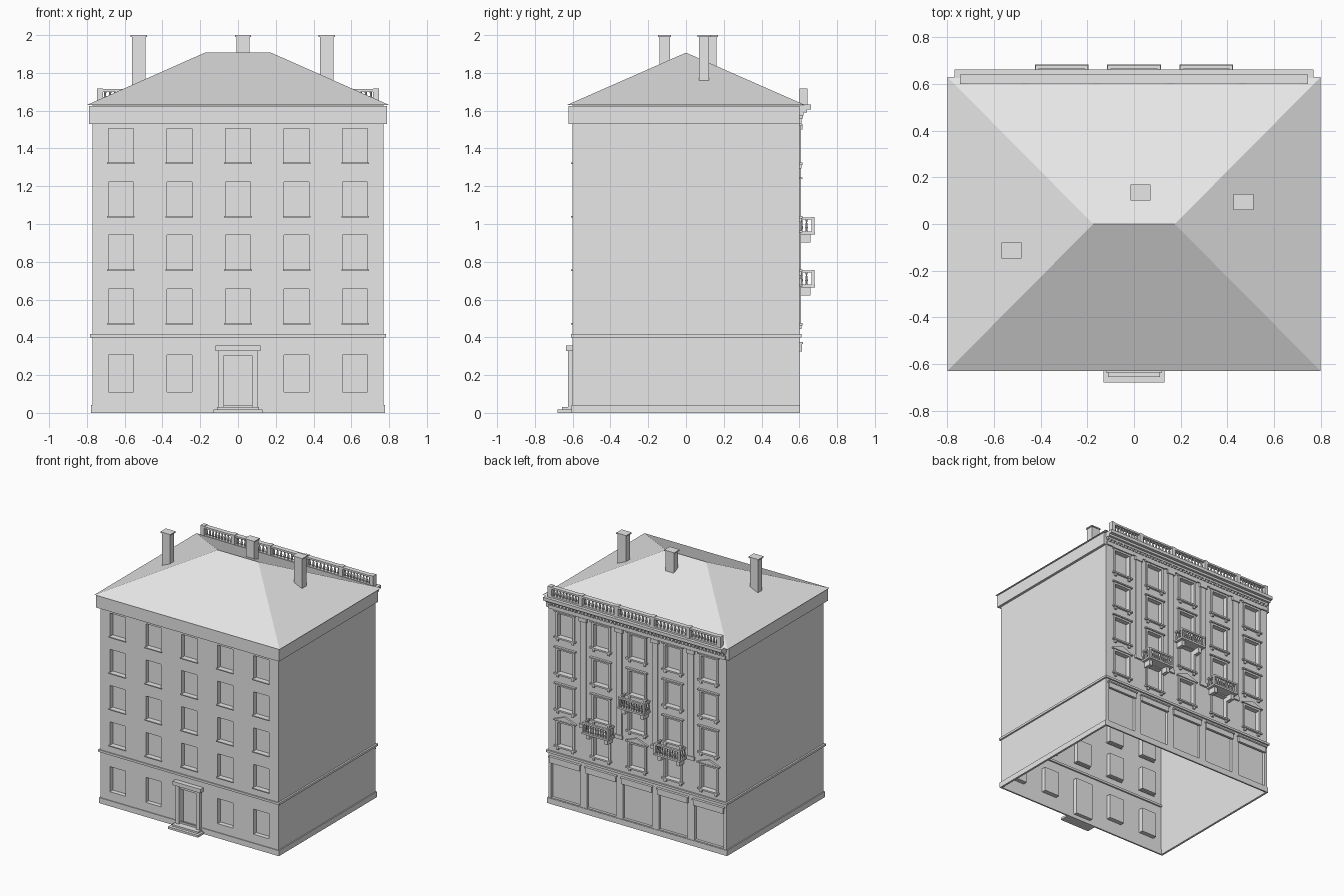
import bpy, bmesh, math
from mathutils import Matrix

if "Cube" in bpy.data.objects:
    bpy.data.objects.remove(bpy.data.objects["Cube"])

stone = bpy.data.materials.new("pale_grey_stone")
stone.use_nodes = True
stone.diffuse_color = (0.8, 0.8, 0.8, 1)
stone.node_tree.nodes["Principled BSDF"].inputs["Base Color"].default_value = (0.8, 0.8, 0.8, 1)

W, D, EAVE = 0.77, 0.6, 1.63                 # half width, half depth, eaves height
COLS = [i * 0.31 for i in range(-2, 3)]      # window columns
ROWS = [0.473, 0.758, 1.04, 1.323]           # window sill heights
WIN_W, WIN_H = 0.133, 0.183


def finish(name, bm):
    mesh = bpy.data.meshes.new(name)
    bm.to_mesh(mesh)
    bm.free()
    mesh.materials.append(stone)
    obj = bpy.data.objects.new(name, mesh)
    bpy.context.collection.objects.link(obj)
    return obj


def box(bm, x0, x1, y0, y1, z0, z1):
    m = Matrix.Translation(((x0 + x1) / 2, (y0 + y1) / 2, (z0 + z1) / 2))
    bmesh.ops.create_cube(bm, size=1, matrix=m @ Matrix.Diagonal((x1 - x0, y1 - y0, z1 - z0, 1)))


def plate(bm, x, half, out, z0, z1):
    """Block standing off the back wall, centred on x."""
    box(bm, x - half, x + half, D - 0.005, D + out, z0, z1)


def ring(bm, hx, y0, y1, z0, z1, t=0.04):
    """Hollow rectangular band around the building."""
    for s in (-1, 1):
        box(bm, min(s * hx, s * (hx - t)), max(s * hx, s * (hx - t)), y0, y1, z0, z1)
    box(bm, t - hx, hx - t, y0, y0 + t, z0, z1)
    box(bm, t - hx, hx - t, y1 - t, y1, z0, z1)


def baluster(bm, x, y, z, h, r):
    """Turned post with a bulging lower half."""
    for z0, z1, r0, r1 in ((0, 0.35, 0.6, 1), (0.35, 0.75, 1, 0.5), (0.75, 1, 0.5, 0.8)):
        m = Matrix.Translation((x, y, z + h * (z0 + z1) / 2))
        bmesh.ops.create_cone(bm, cap_ends=False, segments=8, radius1=r * r0, radius2=r * r1,
                              depth=h * (z1 - z0), matrix=m)


def facade(name, side, z0, z1, rects, depth):
    """Wall sheet whose rectangles (x0, x1, z0, z1) are recessed."""
    bm = bmesh.new()
    xs = sorted({round(v, 4) for r in rects for v in r[:2]} | {-W, W})
    zs = sorted({round(v, 4) for r in rects for v in r[2:]} | {z0, z1})
    holes = []
    for xa, xb in zip(xs, xs[1:]):
        for za, zb in zip(zs, zs[1:]):
            cx, cz = (xa + xb) / 2, (za + zb) / 2
            if not any(r[0] < cx < r[1] and r[2] < cz < r[3] for r in rects):
                bm.faces.new([bm.verts.new((x, side * D, z)) for x, z in
                              ((xa, za), (xb, za), (xb, zb), (xa, zb))])
    for xa, xb, za, zb in rects:
        loop = [(xa, za), (xb, za), (xb, zb), (xa, zb)]
        inner = side * (D - depth)
        bm.faces.new([bm.verts.new((x, inner, z)) for x, z in loop])
        for (xp, zp), (xq, zq) in zip(loop, loop[1:] + loop[:1]):
            bm.faces.new([bm.verts.new(p) for p in ((xp, side * D, zp), (xq, side * D, zq),
                                                    (xq, inner, zq), (xp, inner, zp))])
    bmesh.ops.remove_doubles(bm, verts=bm.verts, dist=0.0003)
    bmesh.ops.recalc_face_normals(bm, faces=bm.faces)
    if sum(f.normal.y * f.calc_area() for f in bm.faces) * side < 0:
        bmesh.ops.reverse_faces(bm, faces=bm.faces)
    return finish(name, bm)


# Walls with recessed windows, door and shop bays
upper = [(x - WIN_W / 2, x + WIN_W / 2, z, z + WIN_H) for x in COLS for z in ROWS]
lower = [(x - WIN_W / 2, x + WIN_W / 2, 0.11, 0.306) for x in COLS if x]
lower.append((-0.075, 0.075, 0.03, 0.325))
bays = [(x - 0.125, x + 0.125, 0.05, 0.34) for x in COLS]
facade("front_upper_wall", -1, 0.41, EAVE, upper, 0.035)
facade("front_ground_wall", -1, 0, 0.41, lower, 0.035)
facade("back_upper_wall", 1, 0.41, EAVE, upper, 0.03)
facade("back_ground_wall", 1, 0, 0.41, bays, 0.02)
bm = bmesh.new()
for s in (-1, 1):
    box(bm, s * W - 0.004 - 0.004 * s, s * W + 0.004 - 0.004 * s, -D, D, 0, EAVE)
finish("side_walls", bm)

# Plinth, string course and eaves band
bm = bmesh.new()
ring(bm, W + 0.008, -D - 0.006, D + 0.004, 0, 0.043, 0.012)
finish("plinth", bm)
bm = bmesh.new()
ring(bm, W + 0.013, -D - 0.008, D + 0.012, 0.4, 0.417, 0.02)
finish("string_course", bm)
bm = bmesh.new()
ring(bm, 0.79, -0.622, D, 1.53, 1.626)
finish("eaves_band", bm)

# Hipped roof
bm = bmesh.new()
eaves = [bm.verts.new((x, y, EAVE)) for x, y in ((-0.8, -0.63), (0.8, -0.63), (0.8, 0.63), (-0.8, 0.63))]
left, right = (bm.verts.new((x, 0, 1.907)) for x in (-0.175, 0.175))
a, b, c, d = eaves
for f in ((a, b, right, left), (b, c, right), (c, d, left, right), (d, a, left)):
    bm.faces.new(f)
finish("hipped_roof", bm)

# Chimneys with thin caps
bm = bmesh.new()
for x, y, base in ((-0.526, -0.113, 1.68), (0.027, 0.135, 1.8), (0.47, 0.095, 1.72)):
    box(bm, x - 0.035, x + 0.035, y - 0.027, y + 0.027, base, 1.992)
    box(bm, x - 0.043, x + 0.043, y - 0.034, y + 0.034, 1.991, 2.0)
finish("chimneys", bm)

# Front sills
bm = bmesh.new()
for x in COLS:
    for z in ROWS:
        box(bm, x - 0.073, x + 0.073, -D - 0.01, -D + 0.01, z - 0.006, z + 0.002)
finish("front_sills", bm)

# Front door surround and steps
bm = bmesh.new()
for s in (-1, 1):
    box(bm, s * 0.09 - 0.015, s * 0.09 + 0.015, -0.624, -D, 0.02, 0.33)
box(bm, -0.075, 0.075, -0.618, -D, 0.305, 0.33)
box(bm, -0.12, 0.12, -0.636, -D, 0.328, 0.358)
finish("door_surround", bm)
bm = bmesh.new()
box(bm, -0.13, 0.13, -0.68, -D, 0, 0.017)
box(bm, -0.112, 0.112, -0.656, -D, 0.017, 0.03)
finish("door_steps", bm)

# Back window frames, sills on brackets, lintels and pediments
bm = bmesh.new()
for x in COLS:
    for i, z in enumerate(ROWS):
        top, h = z + WIN_H, WIN_W / 2
        for s in (-1, 1):
            plate(bm, x + s * (h + 0.007), 0.008, 0.008, z, top)
            plate(bm, x + s * 0.065, 0.009, 0.012, z - 0.03, z - 0.01)
        plate(bm, x, h + 0.015, 0.008, top, top + 0.014)
        plate(bm, x, h + 0.025, 0.018, z - 0.01, z + 0.002)
        if i:
            plate(bm, x, h + 0.025, 0.018, top + 0.014, top + 0.024)
        elif abs(x) > 0.5 or x == 0:
            plate(bm, x, h + 0.03, 0.016, top + 0.014, top + 0.022)
            tri = [[bm.verts.new((x + u, y, top + 0.022 + w)) for u, w in
                    ((-h - 0.03, 0), (h + 0.03, 0), (0, 0.036))] for y in (D, D + 0.014)]
            bm.faces.new(tri[0])
            bm.faces.new(tri[1][::-1])
            for k in range(3):
                n = (k + 1) % 3
                bm.faces.new((tri[0][n], tri[0][k], tri[1][k], tri[1][n]))
finish("back_window_trim", bm)

# Shop bay frames and lintels
bm = bmesh.new()
for x in COLS:
    plate(bm, x, 0.13, 0.014, 0.325, 0.372)
    plate(bm, x, 0.137, 0.02, 0.366, 0.376)
finish("shop_lintels", bm)

# Pilasters between the window columns
PIERS = (-0.465, -0.155, 0.155, 0.465)
bm = bmesh.new()
for x in PIERS:
    plate(bm, x, 0.025, 0.008, 0.68, 1.5)
    plate(bm, x, 0.034, 0.016, 1.5, 1.53)
    plate(bm, x, 0.032, 0.014, 0.67, 0.7)
finish("pilasters", bm)

# Stepped back cornice with dentils
bm = bmesh.new()
plate(bm, 0, 0.765, 0.012, 1.53, 1.56)
plate(bm, 0, 0.765, 0.022, 1.575, 1.59)
plate(bm, 0, 0.77, 0.04, 1.59, 1.607)
plate(bm, 0, 0.77, 0.063, 1.607, 1.632)
for i in range(49):
    plate(bm, -0.744 + i * 0.031, 0.008, 0.02, 1.558, 1.577)
finish("back_cornice", bm)

# Roof balustrade
bm = bmesh.new()
box(bm, -0.745, 0.745, 0.605, 0.638, 1.63, 1.645)
box(bm, -0.745, 0.745, 0.603, 0.64, 1.7, 1.714)
posts = (-0.73,) + PIERS + (0.73,)
for x in posts:
    box(bm, x - 0.016, x + 0.016, 0.601, 0.642, 1.63, 1.718)
for p, q in zip(posts, posts[1:]):
    for k in range(1, 10):
        baluster(bm, p + (q - p) * k / 10, 0.621, 1.645, 0.055, 0.009)
finish("roof_balustrade", bm)

# Balconies
for name, x, z in (("centre", 0, 0.945), ("left", 0.31, 0.665), ("right", -0.31, 0.665)):
    bm = bmesh.new()
    plate(bm, x, 0.115, 0.083, z, z + 0.014)
    for s in (-1, 1):
        plate(bm, x + s * 0.08, 0.014, 0.06, z - 0.043, z)
        e = x + s * 0.106
        box(bm, e - 0.006, e + 0.006, D, 0.68, z + 0.079, z + 0.09)
        box(bm, e - 0.007, e + 0.007, 0.664, 0.68, z + 0.014, z + 0.08)
        for y in (0.612, 0.638):
            baluster(bm, e, y, z + 0.014, 0.066, 0.007)
    box(bm, x - 0.113, x + 0.113, 0.664, 0.681, z + 0.078, z + 0.091)
    for k in range(-4, 5):
        baluster(bm, x + k * 0.0215, 0.672, z + 0.014, 0.066, 0.007)
    finish(name + "_balcony", bm)
